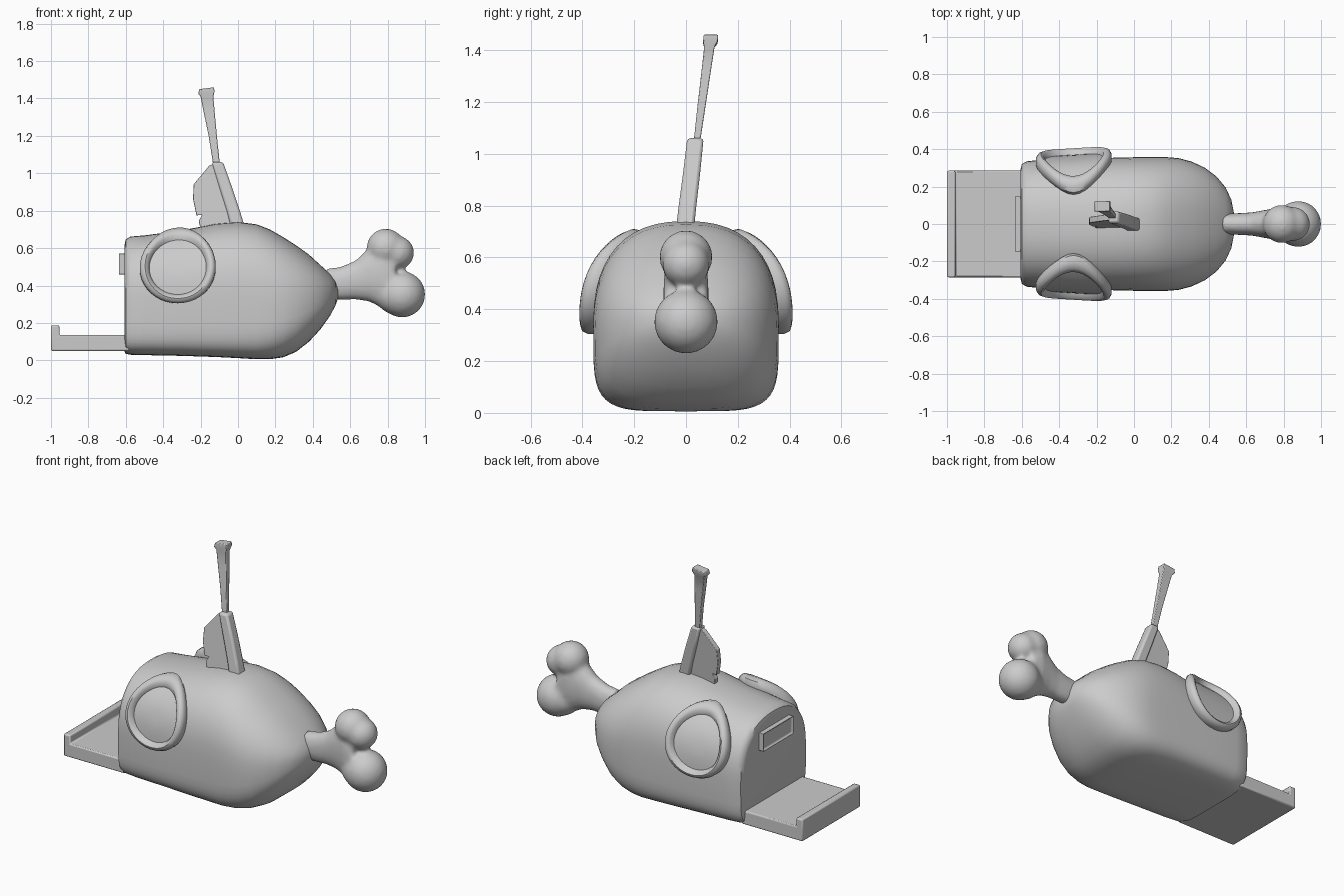
import bpy, bmesh, math
from mathutils import Vector

if "Cube" in bpy.data.objects:
    bpy.data.objects.remove(bpy.data.objects["Cube"])


def finish(name, bm, angle=None, bevel=0.0):
    """Turn a bmesh into a named object, optionally bevelled and smooth shaded."""
    bmesh.ops.recalc_face_normals(bm, faces=bm.faces)
    me = bpy.data.meshes.new(name)
    bm.to_mesh(me)
    bm.free()
    ob = bpy.data.objects.new(name, me)
    bpy.context.collection.objects.link(ob)
    bpy.ops.object.select_all(action='DESELECT')
    ob.select_set(True)
    bpy.context.view_layer.objects.active = ob
    if bevel:
        mod = ob.modifiers.new("bevel", 'BEVEL')
        mod.width, mod.segments = bevel, 2
    if angle:
        bpy.ops.object.shade_smooth_by_angle(angle=math.radians(angle))
    return ob


def loft(bm, rings, closed_ends=True):
    """Bridge equal-length closed rings of points."""
    vs = [[bm.verts.new(p) for p in r] for r in rings]
    n = len(vs[0])
    for a, b in zip(vs, vs[1:]):
        for i in range(n):
            bm.faces.new((a[i], a[(i + 1) % n], b[(i + 1) % n], b[i]))
    if closed_ends:
        bm.faces.new(vs[0])
        bm.faces.new(vs[-1])
    return vs


def spow(v, e):
    return math.copysign(abs(v) ** e, v)


def section(x, lo, hi, w, ntop, nbot, mid=0.46, count=48):
    """Superelliptic cross-section with a rounder top than bottom."""
    zc = lo + (hi - lo) * mid
    pts = []
    for i in range(count):
        a = 2 * math.pi * i / count
        c, s = math.cos(a), math.sin(a)
        n, h = (ntop, hi - zc) if s >= 0 else (nbot, zc - lo)
        pts.append((x, w * spow(c, 2 / n), zc + h * spow(s, 2 / n)))
    return pts


def box(bm, x0, x1, y, z0, z1):
    loft(bm, [[(x0, -y, z), (x1, -y, z), (x1, y, z), (x0, y, z)] for z in (z0, z1)])


# Body: x, bottom, top, half width, bottom squareness
BODY = [(-.606, .045, .62, .295, 5.5), (-.6, .035, .647, .32, 5.5), (-.575, .03, .662, .335, 5.5),
        (-.5, .028, .668, .343, 5.5), (-.3, .024, .695, .35, 5.5), (-.12, .018, .73, .354, 5.5),
        (0, .012, .74, .357, 5.2), (.1, .006, .727, .358, 4.8), (.17, .006, .7, .358, 4.2),
        (.24, .016, .66, .352, 3.6), (.31, .045, .615, .333, 3.2), (.38, .10, .565, .30, 2.8),
        (.44, .165, .51, .255, 2.6), (.49, .235, .465, .195, 2.4), (.52, .29, .425, .13, 2.3),
        (.534, .33, .39, .06, 2.2)]
bm = bmesh.new()
loft(bm, [section(x, lo, hi, w, 2.4, nb) for x, lo, hi, w, nb in BODY])
finish("body", bm, 45)


# Eyes: round rimmed pads wrapped over the body flanks
def flank(z, lo=.024, hi=.698, w=.35, n=2.4):
    zc = lo + (hi - lo) * .46
    t = max(0.0, (z - zc) / (hi - zc))
    y = (1 - min(t, .999) ** n) ** (1 / n)
    normal = Vector((0, y ** (n - 1) / w, t ** (n - 1) / (hi - zc))).normalized()
    return y * w, normal


RIM = [(.04, .02), (.08, .02), (.12, .02), (.152, .02), (.16, .045), (.175, .055),
       (.192, .05), (.203, .03), (.203, 0), (.19, -.04)]
for side, label in ((-1, "front"), (1, "back")):
    bm = bmesh.new()
    rings = []
    for r, off in RIM:
        ring = []
        for i in range(40):
            a = 2 * math.pi * i / 40
            x, z = -.322 + r * math.cos(a), .49 + .91 * r * math.sin(a)
            y, nrm = flank(z)
            p = Vector((x, y, z)) + nrm * (off + .06 * (x + .322))
            ring.append((p.x, side * p.y, p.z))
        rings.append(ring)
    loft(bm, rings)
    finish("eye_" + label, bm, 50)

# Tray with raised lip
bm = bmesh.new()
outline = [(-1, .05), (-.58, .05), (-.58, .135), (-.955, .135), (-.955, .187), (-1, .187)]
loft(bm, [[(x, y, z) for x, z in outline] for y in (-.285, .285)])
finish("tray", bm, 35, .008)

# Plate on the flat end, with a recessed panel
bm = bmesh.new()
box(bm, -.638, -.59, .148, .46, .57)
bmesh.ops.recalc_face_normals(bm, faces=bm.faces)
face = min(bm.faces, key=lambda f: f.calc_center_median().x)
bmesh.ops.inset_region(bm, faces=[face], thickness=.016)
bmesh.ops.translate(bm, verts=face.verts, vec=(.012, 0, 0))
finish("end_plate", bm, 30, .003)

# Bone: shaft and knuckles fused into one smooth form
bm = bmesh.new()
SHAFT = [(.47, .325, .49, .054), (.55, .322, .50, .058), (.63, .325, .535, .062),
         (.7, .315, .60, .075), (.77, .28, .65, .088), (.84, .27, .58, .085)]
loft(bm, [section(x, lo, hi, w, 2.2, 2.2, .5, 24) for x, lo, hi, w in SHAFT])
for x, z, r in ((.79, .602, .103), (.85, .575, .092), (.878, .352, .124), (.84, .35, .105)):
    geo = bmesh.ops.create_icosphere(bm, subdivisions=3, radius=r)
    bmesh.ops.translate(bm, verts=geo['verts'], vec=(x, 0, z))
bone = finish("bone", bm)
mod = bone.modifiers.new("fuse", 'REMESH')
mod.mode, mod.voxel_size, mod.use_smooth_shade = 'VOXEL', .014, True
mod = bone.modifiers.new("soften", 'SMOOTH')
mod.factor, mod.iterations = .5, 6


# Antenna pieces: rectangular sections z, x range, y range, slope of the section
def stick(name, sections, bevel):
    bm = bmesh.new()
    loft(bm, [[(x0, y0, z), (x1, y0, z + t), (x1, y1, z + t), (x0, y1, z)]
              for z, x0, x1, y0, y1, t in sections])
    finish(name, bm, 30, bevel)


stick("antenna_base", [(.70, -.035, .04, -.04, .03, 0), (.8, -.06, .01, -.028, .04, 0),
                       (.92, -.098, -.03, -.012, .054, 0), (1.06, -.14, -.08, .005, .068, 0)], .012)
stick("antenna_rod", [(1.03, -.13, -.095, .028, .052, 0), (1.2, -.157, -.113, .046, .078, 0),
                      (1.32, -.182, -.124, .06, .096, 0), (1.41, -.2, -.132, .07, .11, 0),
                      (1.425, -.213, -.126, .066, .122, .01),
                      (1.45, -.207, -.128, .068, .124, .01)], .004)

# Fin behind the antenna base, leaning with it
bm = bmesh.new()
fin = [(-.11, 1.06), (-.155, 1.04), (-.238, .94), (-.24, .86), (-.222, .775), (-.192, .778),
       (-.21, .745), (-.2, .70), (-.02, .70), (-.05, .85)]
loft(bm, [[(x, y + .12 * (z - .74), z) for x, z in fin] for y in (-.018, .014)])
finish("antenna_fin", bm, 30, .003)
